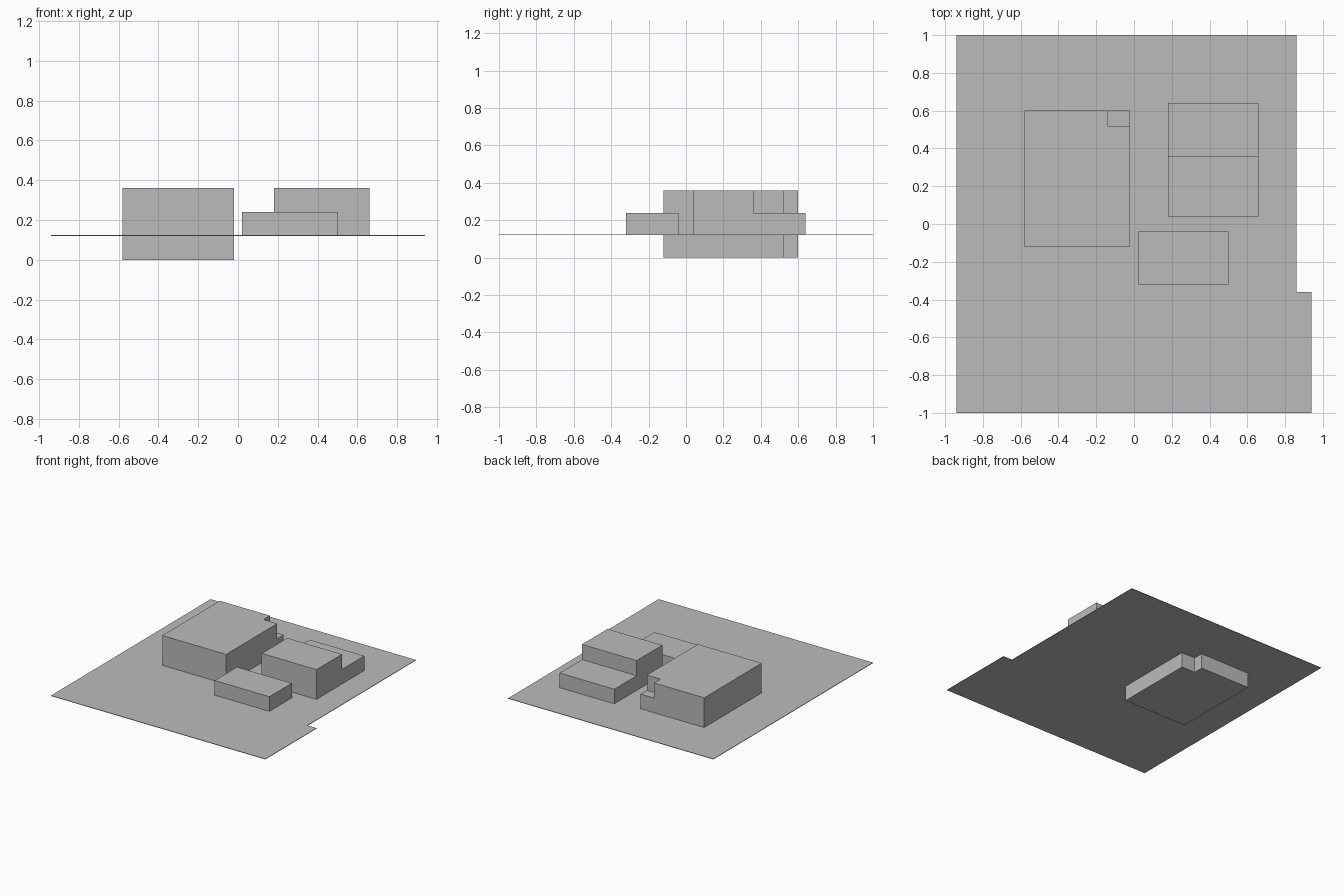
import bpy
import bmesh
from mathutils import Vector

if "Cube" in bpy.data.objects:
    bpy.data.objects.remove(bpy.data.objects["Cube"])

GROUND = 0.12       # level of the site sheet
STEP = 0.24         # low roof level
ROOF = 0.36         # high roof level

grey = bpy.data.materials.new("plain_grey")
grey.diffuse_color = (0.5, 0.5, 0.5, 1)
grey.use_nodes = True
grey.node_tree.nodes["Principled BSDF"].inputs["Base Color"].default_value = grey.diffuse_color


def prism(name, outline, direction):
    """Extrude a closed 3D outline along a direction."""
    bm = bmesh.new()
    face = bm.faces.new([bm.verts.new(p) for p in outline])
    ext = bmesh.ops.extrude_face_region(bm, geom=[face], use_keep_orig=True)
    verts = [g for g in ext["geom"] if isinstance(g, bmesh.types.BMVert)]
    bmesh.ops.translate(bm, verts=verts, vec=Vector(direction))
    bmesh.ops.recalc_face_normals(bm, faces=bm.faces[:])
    mesh = bpy.data.meshes.new(name)
    bm.to_mesh(mesh)
    bm.free()
    mesh.materials.append(grey)
    obj = bpy.data.objects.new(name, mesh)
    bpy.context.collection.objects.link(obj)
    return obj


def box(name, x0, x1, y0, y1, z0, z1):
    outline = [(x0, y0, z0), (x1, y0, z0), (x1, y1, z0), (x0, y1, z0)]
    return prism(name, outline, (0, 0, z1 - z0))


# Site sheet with a small jog on its right edge
site = [(-0.94, -1), (0.94, -1), (0.94, -0.36), (0.86, -0.36), (0.86, 1), (-0.94, 1)]
prism("site_sheet", [(x, y, GROUND) for x, y in site], (0, 0, 0.004))

# Main building, sunk through the sheet, notched at its back corner above and below
main = box("main_building", -0.58, -0.02, -0.12, 0.6, 0, ROOF)
for label, z0, z1 in (("lower", -0.1, GROUND), ("upper", STEP, 0.5)):
    cutter = box(label + "_notch_cutter", -0.14, 0.1, 0.52, 0.7, z0, z1)
    cutter.hide_render = True
    cutter.hide_viewport = True
    cutter.display_type = 'WIRE'
    cut = main.modifiers.new(label + "_notch", 'BOOLEAN')
    cut.operation = 'DIFFERENCE'
    cut.solver = 'EXACT'
    cut.object = cutter

# Stepped building: high front half, low back half
steps = [(0.04, GROUND), (0.64, GROUND), (0.64, STEP), (0.36, STEP), (0.36, ROOF), (0.04, ROOF)]
prism("stepped_building", [(0.18, y, z) for y, z in steps], (0.48, 0, 0))

# Low front building
box("low_building", 0.02, 0.5, -0.32, -0.04, GROUND, STEP)
